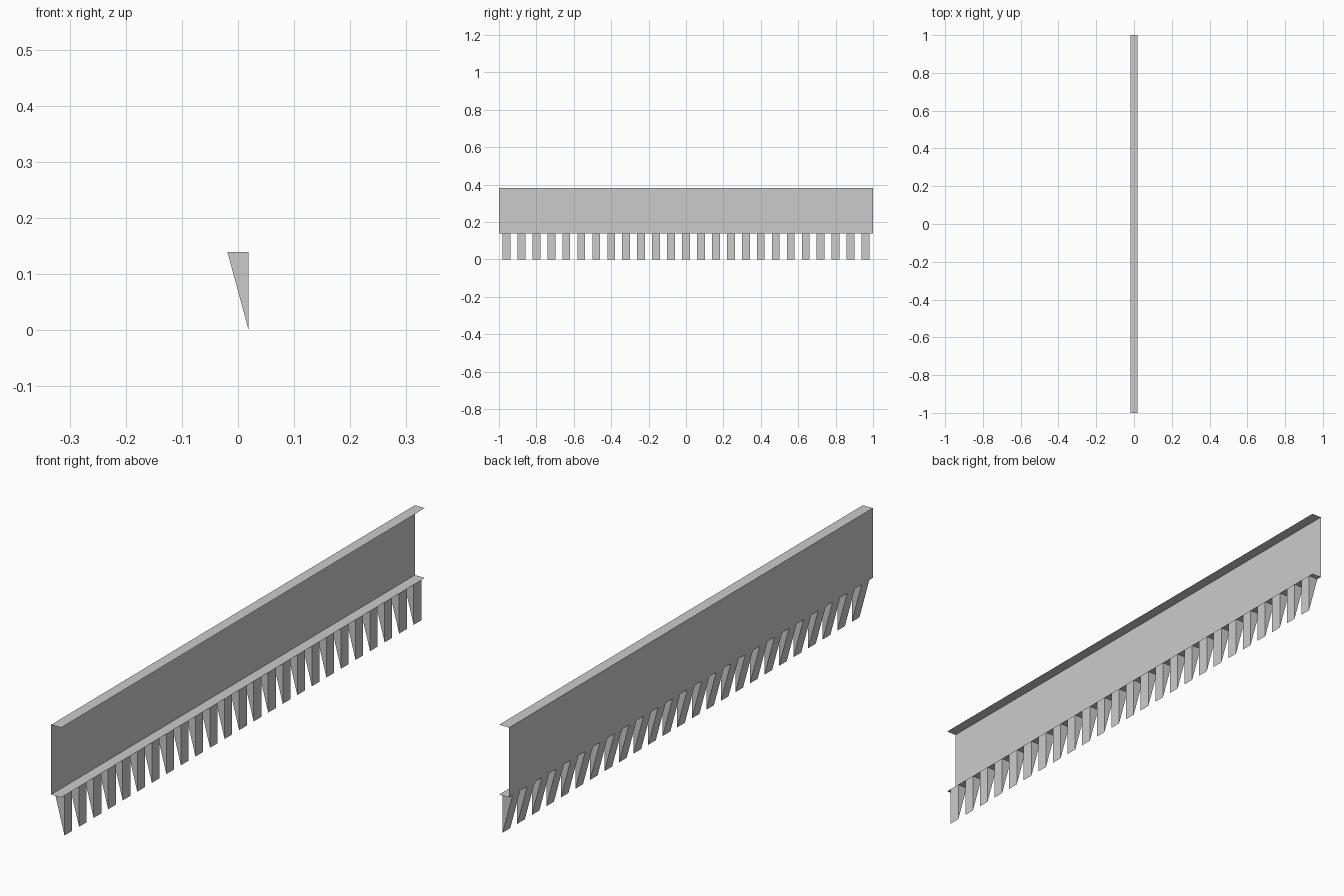
import bpy

cube = bpy.data.objects.get("Cube")
if cube:
    bpy.data.objects.remove(cube, do_unlink=True)

HALF_W, HALF_L = 0.019, 1.0
BASE_Z, TOP_Z = 0.14, 0.383
TEETH, PITCH, TOOTH_W = 25, 0.08, 0.042

grey = bpy.data.materials.new("plain grey")
grey.use_nodes = True
colour = (0.6, 0.6, 0.6, 1)
grey.diffuse_color = colour
grey.node_tree.nodes["Principled BSDF"].inputs["Base Color"].default_value = colour


def extrude_profile(name, profile, y0, y1, closed=False):
    """Sweep an (x, z) profile along y; closed profiles become solids."""
    n = len(profile)
    verts = [(x, y, z) for y in (y0, y1) for x, z in profile]
    faces = [(i, i + n, (i + 1) % n + n, (i + 1) % n)
             for i in range(n if closed else n - 1)]
    if closed:
        faces += [tuple(range(n)), tuple(reversed(range(n, 2 * n)))]
    mesh = bpy.data.meshes.new(name)
    mesh.from_pydata(verts, [], faces)
    mesh.materials.append(grey)
    obj = bpy.data.objects.new(name, mesh)
    bpy.context.collection.objects.link(obj)
    return obj


# Thin sheet channel: top flange, web and bottom flange, open towards +x
extrude_profile("channel",
                [(HALF_W, TOP_Z), (-HALF_W, TOP_Z), (-HALF_W, BASE_Z), (HALF_W, BASE_Z)],
                -HALF_L, HALF_L)

# Row of wedge teeth, upright on the open side and sloping on the web side
wedge = [(-HALF_W, BASE_Z), (HALF_W, BASE_Z), (HALF_W, 0)]
for i in range(TEETH):
    y = (i - (TEETH - 1) / 2) * PITCH
    extrude_profile(f"tooth_{i + 1}", wedge, y - TOOTH_W / 2, y + TOOTH_W / 2, closed=True)
